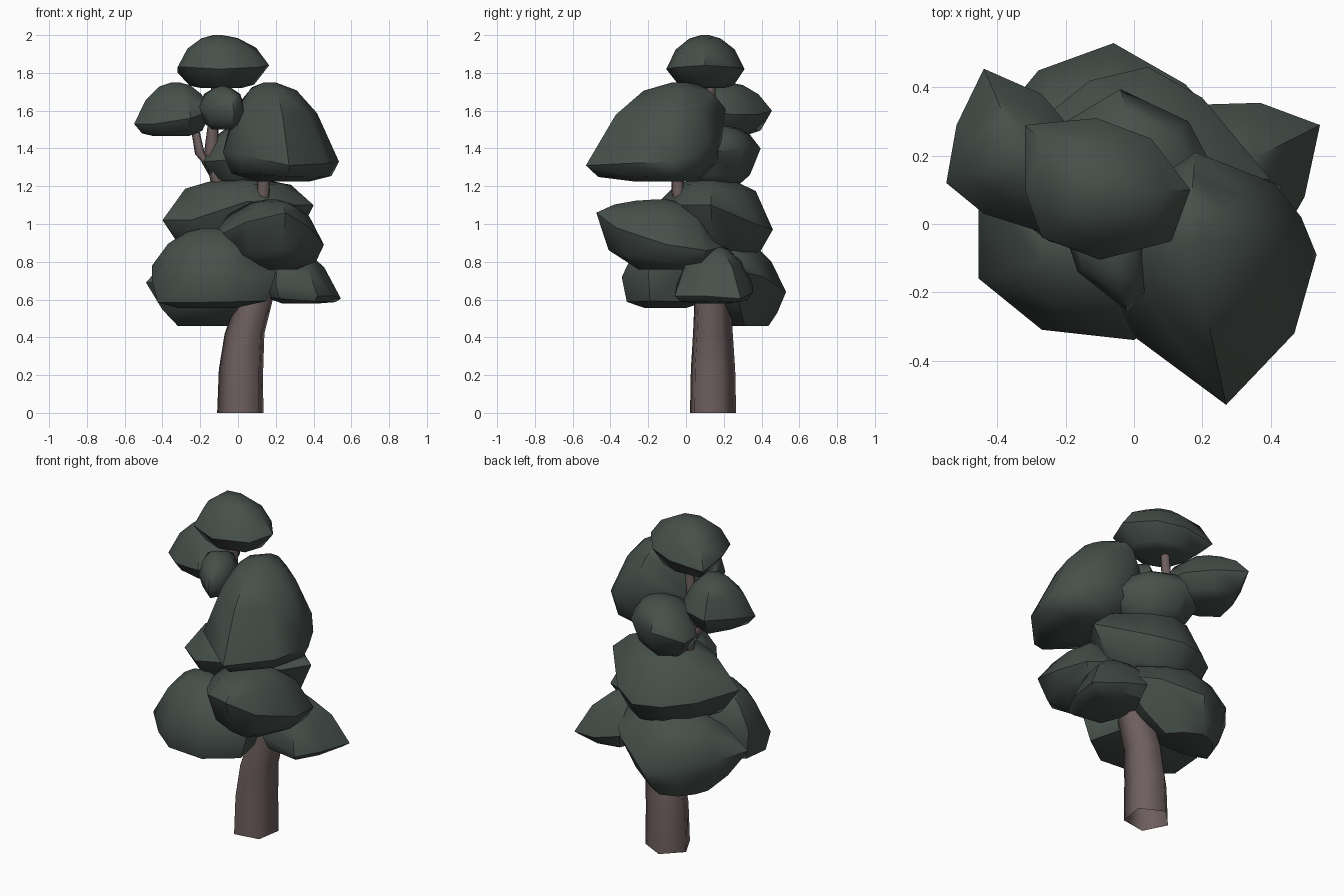
import bpy, bmesh, math
from mathutils import Vector


def material(name, colour):
    m = bpy.data.materials.new(name)
    m.diffuse_color = (*colour, 1)
    return m


BARK = material("bark brown", (0.155, 0.112, 0.112))
LEAF = material("dark leaf green", (0.062, 0.080, 0.070))


def loft(name, rings, mat, angle, open_base=False):
    """Skin a stack of equal-sized rings and cap the ends."""
    bm = bmesh.new()
    loops = [[bm.verts.new(p) for p in ring] for ring in rings]
    n = len(loops[0])
    for a, b in zip(loops, loops[1:]):
        for i in range(n):
            j = (i + 1) % n
            bm.faces.new((a[i], a[j], b[j], b[i]))
    base = bm.faces.new(loops[0])
    bm.faces.new(loops[-1])
    bmesh.ops.recalc_face_normals(bm, faces=bm.faces)
    if open_base:
        bmesh.ops.delete(bm, geom=[base], context='FACES_ONLY')
    me = bpy.data.meshes.new(name)
    bm.to_mesh(me)
    bm.free()
    me.materials.append(mat)
    ob = bpy.data.objects.new(name, me)
    bpy.context.collection.objects.link(ob)
    bpy.ops.object.select_all(action='DESELECT')
    ob.select_set(True)
    bpy.context.view_layer.objects.active = ob
    bpy.ops.object.shade_smooth_by_angle(angle=math.radians(angle))
    return ob


def limb(name, path):
    """Five-sided tapering limb through (x, y, z, radius) stations."""
    rings = []
    for x, y, z, r in path:
        angles = [math.radians(-45 + 72 * k) for k in range(5)]
        rings.append([(x + r * math.cos(a), y + r * math.sin(a), z) for a in angles])
    loft(name, rings, BARK, 80, open_base=True)


def clump(name, crown, base, rim, shoulder=(0.72, 0.58), under=(0.80, 0.72)):
    """Leaf cushion: domed above an uneven rim, flattened underneath.
    shoulder and under are (spread, rise) of the rings above and below the rim."""
    crown, base = Vector(crown), Vector(base)
    rim = [Vector(p) for p in rim]

    def ring(centre, spread, rise):
        out = []
        for p in rim:
            q = centre.lerp(p, spread)
            q.z = p.z + (centre.z - p.z) * rise
            out.append(q)
        return out

    rings = [ring(base, 0.45, 1.0), ring(base, *under), rim, ring(crown, *shoulder),
             ring(crown, 0.40, 0.90), ring(crown, 0.10, 1.0)]
    loft(name, rings, LEAF, 50)


# Trunk and branches
limb("trunk", [(0.018, 0.137, 0, 0.13), (0.022, 0.137, 0.23, 0.125),
               (0.04, 0.137, 0.42, 0.112), (0.10, 0.135, 0.62, 0.10),
               (0.13, 0.12, 0.85, 0.075), (0.13, 0.0, 1.05, 0.05),
               (0.135, -0.045, 1.17, 0.036), (0.15, -0.05, 1.35, 0.034)])
limb("upper_stem", [(0.10, 0.13, 0.70, 0.08), (-0.08, 0.13, 1.15, 0.05),
                    (-0.14, 0.13, 1.38, 0.04), (-0.13, 0.13, 1.53, 0.03),
                    (-0.11, 0.13, 1.80, 0.025)])
limb("left_twig", [(-0.12, 0.13, 1.28, 0.03), (-0.20, 0.14, 1.37, 0.028),
                   (-0.23, 0.15, 1.52, 0.022)])

# Foliage cushions, top to bottom
clump("top_foliage", (-0.11, 0.10, 2.0), (-0.10, 0.12, 1.72),
      [(-0.32, 0.29, 1.80), (-0.11, 0.31, 1.82), (0.05, 0.25, 1.83), (0.165, 0.10, 1.84),
       (0.11, -0.05, 1.83), (-0.10, -0.105, 1.82), (-0.27, -0.04, 1.83), (-0.32, 0.10, 1.83)],
      shoulder=(0.75, 0.58), under=(0.70, 0.85))
clump("upper_left_foliage", (-0.33, 0.20, 1.75), (-0.36, 0.18, 1.465),
      [(-0.44, 0.455, 1.60), (-0.27, 0.38, 1.58), (-0.16, 0.25, 1.58), (-0.14, 0.08, 1.60),
       (-0.25, -0.03, 1.56), (-0.44, 0.03, 1.53), (-0.55, 0.12, 1.53), (-0.52, 0.29, 1.57)],
      under=(0.78, 0.78))
clump("small_front_foliage", (-0.08, -0.08, 1.73), (-0.08, -0.08, 1.50),
      [(-0.205, -0.02, 1.62), (-0.165, -0.14, 1.60), (-0.02, -0.255, 1.58),
       (0.03, -0.20, 1.60), (0.035, -0.05, 1.62), (-0.06, 0.08, 1.62)],
      shoulder=(0.80, 0.62))
clump("large_right_foliage", (0.16, -0.02, 1.75), (0.25, -0.06, 1.225),
      [(0.18, 0.21, 1.61), (0.41, 0.12, 1.42), (0.49, 0.02, 1.37), (0.535, -0.09, 1.33),
       (0.47, -0.32, 1.32), (0.27, -0.53, 1.31), (0.0, -0.33, 1.37), (-0.08, -0.15, 1.38),
       (-0.05, 0.05, 1.50)],
      shoulder=(0.69, 0.61), under=(0.86, 0.72))
clump("upper_back_foliage", (0.02, 0.19, 1.52), (0.02, 0.17, 1.20),
      [(-0.20, 0.30, 1.34), (-0.04, 0.395, 1.40), (0.16, 0.30, 1.40), (0.25, 0.13, 1.38),
       (0.15, 0.0, 1.36), (-0.05, -0.02, 1.34), (-0.18, 0.10, 1.33)],
      shoulder=(0.72, 0.62), under=(0.75, 0.70))
clump("middle_back_foliage", (0.0, 0.16, 1.245), (0.0, 0.20, 0.82),
      [(-0.40, 0.06, 1.02), (-0.28, 0.30, 1.00), (-0.13, 0.42, 0.98), (0.04, 0.46, 0.97),
       (0.20, 0.37, 1.00), (0.40, 0.13, 1.10), (0.30, -0.02, 1.10), (0.05, -0.14, 1.12),
       (-0.25, -0.05, 1.02)],
      shoulder=(0.70, 0.74), under=(0.76, 0.72))
clump("middle_front_foliage", (0.18, -0.13, 1.13), (0.20, -0.07, 0.76),
      [(-0.14, -0.10, 0.92), (0.04, -0.35, 1.01), (0.25, -0.475, 1.06), (0.38, -0.37, 0.98),
       (0.455, -0.10, 0.89), (0.43, 0.11, 0.86), (0.25, 0.20, 0.88), (0.0, 0.06, 0.90)],
      shoulder=(0.72, 0.62), under=(0.84, 0.66))
clump("lower_left_foliage", (-0.15, -0.08, 0.98), (-0.20, -0.12, 0.555),
      [(-0.455, 0.05, 0.78), (-0.455, -0.16, 0.70), (-0.27, -0.31, 0.70), (0.0, -0.34, 0.72),
       (0.20, -0.20, 0.74), (0.15, 0.02, 0.72), (-0.20, 0.15, 0.75)],
      shoulder=(0.72, 0.58), under=(0.88, 0.80))
clump("lower_right_foliage", (0.23, 0.13, 0.89), (0.34, 0.14, 0.58),
      [(0.20, 0.35, 0.69), (0.37, 0.355, 0.64), (0.545, 0.29, 0.605), (0.50, 0.08, 0.62),
       (0.42, -0.06, 0.62), (0.20, -0.05, 0.68), (0.10, 0.15, 0.72)],
      under=(0.86, 0.75))
clump("lower_back_foliage", (-0.07, 0.25, 0.92), (-0.18, 0.36, 0.46),
      [(-0.487, 0.10, 0.69), (-0.42, 0.28, 0.69), (-0.28, 0.45, 0.68), (-0.06, 0.53, 0.64),
       (0.15, 0.41, 0.72), (0.30, 0.25, 0.76), (0.15, 0.0, 0.72), (-0.20, 0.0, 0.70)],
      under=(0.72, 0.62))
